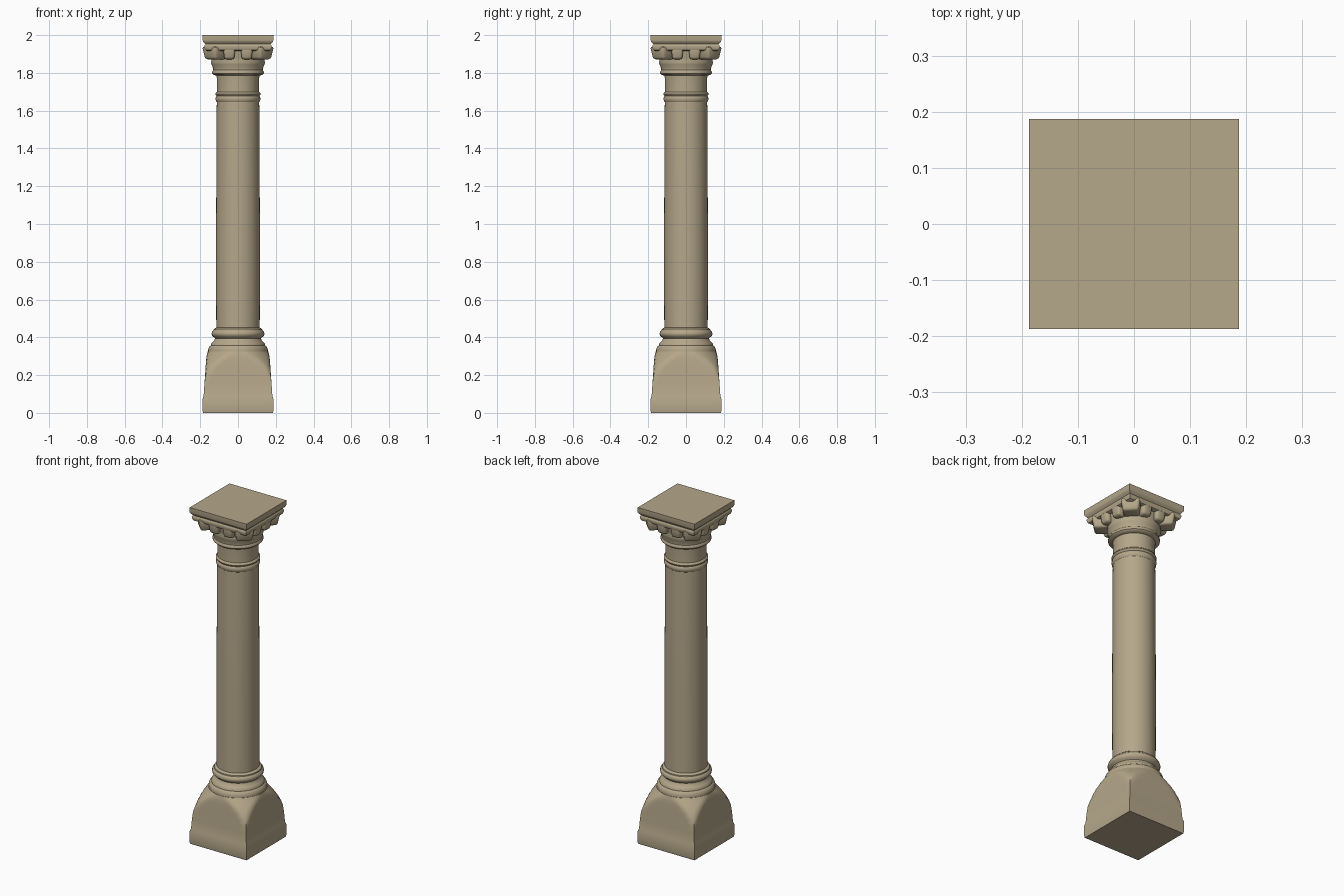
import bpy, bmesh, math
from mathutils import Matrix

if "Cube" in bpy.data.objects:
    bpy.data.objects.remove(bpy.data.objects["Cube"])

stone = bpy.data.materials.new("sandstone")
stone.diffuse_color = (0.46, 0.385, 0.255, 1)
stone.use_nodes = True
stone.node_tree.nodes["Principled BSDF"].inputs["Base Color"].default_value = stone.diffuse_color


def finish(name, bm, angle=35):
    bmesh.ops.recalc_face_normals(bm, faces=bm.faces[:])
    me = bpy.data.meshes.new(name)
    bm.to_mesh(me)
    bm.free()
    ob = bpy.data.objects.new(name, me)
    bpy.context.collection.objects.link(ob)
    me.materials.append(stone)
    bpy.ops.object.select_all(action='DESELECT')
    ob.select_set(True)
    bpy.context.view_layer.objects.active = ob
    bpy.ops.object.shade_smooth_by_angle(angle=math.radians(angle))
    return ob


def loft(name, sections, n=64, angle=35):
    """Stack rings of (z, half width of square, clipping radius)."""
    bm = bmesh.new()
    rings = []
    for z, half, rad in sections:
        ring = []
        for i in range(n):
            a = 2 * math.pi * i / n
            c, s = math.cos(a), math.sin(a)
            r = min(half / max(abs(c), abs(s)), rad)
            ring.append(bm.verts.new((r * c, r * s, z)))
        rings.append(ring)
    for lo, hi in zip(rings, rings[1:]):
        for i in range(n):
            j = (i + 1) % n
            bm.faces.new((lo[i], lo[j], hi[j], hi[i]))
    bm.faces.new(rings[0][::-1])
    bm.faces.new(rings[-1])
    return finish(name, bm, angle)


def lathe(name, profile):
    return loft(name, [(z, 1, r) for r, z in profile], 48)


# Square plinth whose corners round off into a circle
loft("plinth", [
    (0, .185, 1), (.01, .187, 1), (.075, .187, 1), (.09, .182, 1),
    (.15, .178, 1), (.19, .175, .246), (.22, .173, .235), (.25, .171, .218),
    (.275, .169, .2), (.295, .167, .184), (.31, .164, .171), (.325, .16, .16)], 96)

# Rounded mouldings at the foot of the shaft
lathe("base_rings", [
    (.158, .315), (.158, .335), (.153, .35), (.144, .357), (.143, .365),
    (.135, .375), (.125, .385), (.122, .395), (.13, .402), (.138, .41),
    (.14, .42), (.137, .43), (.129, .437), (.128, .443), (.115, .452)])

lathe("shaft", [(.115, .44), (.116, .8), (.115, 1.2), (.113, 1.6), (.112, 1.66)])

# Collar and neck
lathe("collar", [
    (.112, 1.645), (.117, 1.652), (.119, 1.663), (.117, 1.674), (.113, 1.678),
    (.118, 1.683), (.12, 1.689), (.117, 1.696), (.111, 1.7)])
lathe("neck", [(.111, 1.69), (.111, 1.75), (.114, 1.8)])

# Flared bell of the capital
lathe("capital_bell", [
    (.113, 1.785), (.13, 1.79), (.137, 1.797), (.137, 1.806), (.132, 1.814),
    (.134, 1.83), (.14, 1.845), (.143, 1.856), (.14, 1.868), (.143, 1.88),
    (.148, 1.905), (.15, 1.93)])


def bracket(name, x, y, ang, w, d):
    """Rounded hanging block, thicker at the top."""
    bm = bmesh.new()
    bmesh.ops.create_cube(bm, size=1)
    for v in bm.verts:
        low = v.co.z < 0
        v.co.x *= w * (.8 if low else 1)
        v.co.y = v.co.y * d + (d * .12 if low and v.co.y < 0 else 0)
        v.co.z = 1.872 if low else 1.94
    bmesh.ops.bevel(bm, geom=bm.edges[:], offset=.012, segments=2,
                    profile=.5, affect='EDGES')
    bmesh.ops.transform(bm, verts=bm.verts[:],
                        matrix=Matrix.Translation((x, y, 0)) @ Matrix.Rotation(ang, 4, 'Z'))
    finish(name, bm, 50)


# Two brackets on each side and a larger one under each corner
for k in range(4):
    a = k * math.pi / 2
    for sx in (-1, 1):
        x, y = sx * .046, -.14
        bracket("side_bracket", x * math.cos(a) - y * math.sin(a),
                x * math.sin(a) + y * math.cos(a), a, .066, .07)
    b = a + math.pi / 4
    bracket("corner_bracket", .168 * math.sin(b), -.168 * math.cos(b), b, .105, .11)

# Moulded square slab on top
loft("abacus", [
    (1.917, .165, 1), (1.922, .173, 1), (1.938, .179, 1), (1.947, .177, 1),
    (1.952, .173, 1), (1.958, .178, 1), (1.966, .185, 1), (1.972, .187, 1),
    (2, .187, 1)], 32)
